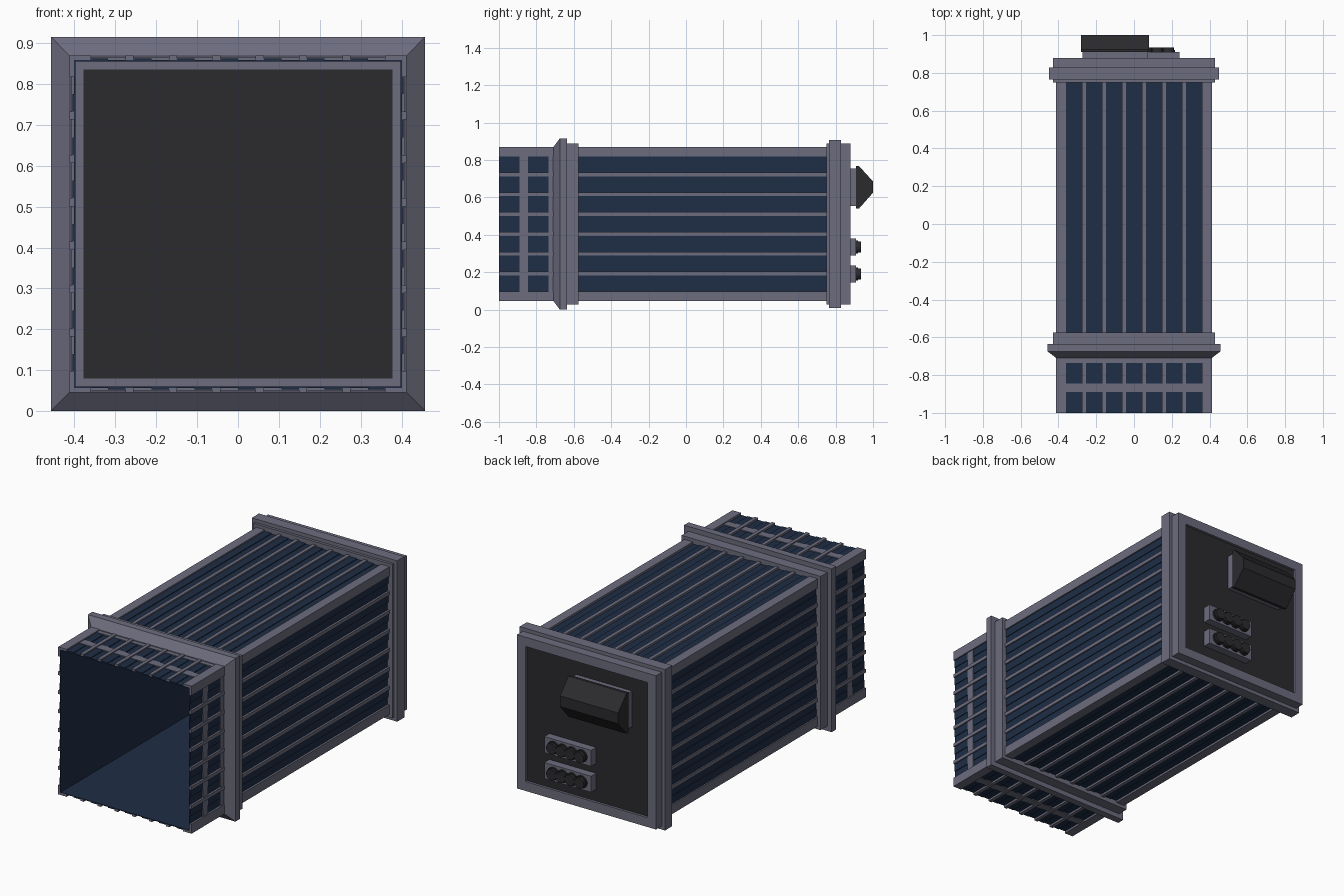
import bpy, bmesh, math
from mathutils import Matrix

if "Cube" in bpy.data.objects:
    bpy.data.objects.remove(bpy.data.objects["Cube"])

ZC = 0.4575          # height of the long axis
OUT, IN = 0.4125, 0.397
PITCH = 0.106


def material(name, rgb):
    m = bpy.data.materials.new(name)
    m.diffuse_color = (*rgb, 1)
    m.use_nodes = True
    m.node_tree.nodes["Principled BSDF"].inputs["Base Color"].default_value = m.diffuse_color
    return m


GREY = material("grey_metal", (0.15, 0.15, 0.21))
BLUE = material("dark_blue", (0.013, 0.027, 0.06))
DARK = material("charcoal", (0.024, 0.024, 0.028))


def finish(name, bm, mat):
    bmesh.ops.recalc_face_normals(bm, faces=bm.faces)
    me = bpy.data.meshes.new(name)
    bm.to_mesh(me)
    bm.free()
    me.materials.append(mat)
    ob = bpy.data.objects.new(name, me)
    bpy.context.collection.objects.link(ob)
    return ob


def add_box(bm, x0, x1, y0, y1, z0, z1):
    m = Matrix.Translation(((x0 + x1) / 2, (y0 + y1) / 2, (z0 + z1) / 2))
    m = m @ Matrix.Diagonal((x1 - x0, y1 - y0, z1 - z0, 1))
    return bmesh.ops.create_cube(bm, size=1, matrix=m)["verts"]


def box(name, mat, *dims):
    bm = bmesh.new()
    add_box(bm, *dims)
    return finish(name, bm, mat)


def square_ring(name, mat, profile):
    """Sweep a closed (y, half width) profile around a square."""
    bm = bmesh.new()
    loops = [[bm.verts.new((sx * h, y, ZC + sz * h)) for y, h in profile]
             for sx, sz in ((-1, -1), (1, -1), (1, 1), (-1, 1))]
    n = len(profile)
    for i in range(4):
        a, b = loops[i], loops[(i + 1) % 4]
        for j in range(n):
            k = (j + 1) % n
            bm.faces.new((a[j], a[k], b[k], b[j]))
    return finish(name, bm, mat)


def four_sides(name, mat, boxes):
    """Repeat boxes laid on the top side around all four sides."""
    bm = bmesh.new()
    for q in range(4):
        turn = Matrix.Translation((0, 0, ZC)) @ Matrix.Rotation(q * math.pi / 2, 4, 'Y')
        for b in boxes:
            bmesh.ops.transform(bm, matrix=turn, verts=add_box(bm, *b))
    return finish(name, bm, mat)


def rect(y0, y1, h0, h1):
    return [(y0, h0), (y1, h0), (y1, h1), (y0, h1)]


# open-ended liner with stepped slats between the ribs
square_ring("liner", BLUE, rect(-1, 0.84, IN, 0.401))
slats = []
for i in range(7):
    c = (i - 3) * PITCH
    for y0, y1 in ((-1, -0.89), (-0.845, -0.735), (-0.58, 0.76)):
        slats.append((c - 0.043, c, y0, y1, 0.4, 0.405))
four_sides("slats", BLUE, slats)

# long ribs and corner posts
four_sides("ribs", GREY, [(c - 0.01, c + 0.01, -1, 0.77, 0.4, OUT)
                          for c in [(i - 2.5) * PITCH for i in range(6)]])
posts = []
for s in (-1, 1):
    posts.append((min(s * 0.36, s * OUT), max(s * 0.36, s * OUT), -1, 0.77, 0.398, OUT))
four_sides("corner_posts", GREY, posts)

# cross bands on the front section
square_ring("front_band", GREY, rect(-0.89, -0.845, 0.399, 0.407))
square_ring("collar_band", GREY, rect(-0.735, -0.68, 0.399, 0.407))

# bevelled front collar and stepped rear frame
square_ring("front_collar", GREY, [(-0.71, 0.4), (-0.71, 0.411), (-0.675, 0.457), (-0.635, 0.457),
                                   (-0.635, 0.43), (-0.575, 0.43), (-0.575, 0.4)])
square_ring("rear_frame", GREY, [(0.75, 0.4), (0.75, 0.43), (0.765, 0.43), (0.765, 0.45), (0.828, 0.45),
                                 (0.828, 0.43), (0.88, 0.43), (0.88, 0.378), (0.84, 0.378), (0.84, 0.4)])
box("rear_panel", DARK, -0.399, 0.399, 0.84, 0.866, ZC - 0.399, ZC + 0.399)

# handle on the rear panel
box("handle_mount", GREY, -0.272, 0.075, 0.86, 0.912, 0.555, 0.755)
bm = bmesh.new()
section = [(0.91, 0.54), (0.925, 0.54), (1.0, 0.625), (1.0, 0.685), (0.925, 0.767), (0.91, 0.767)]
ends = [[bm.verts.new((x, y, z)) for y, z in section] for x in (-0.28, 0.08)]
for e in ends:
    bm.faces.new(e)
for j in range(6):
    k = (j + 1) % 6
    bm.faces.new((ends[0][j], ends[0][k], ends[1][k], ends[1][j]))
finish("handle", bm, DARK)

# two connector blocks with four round sockets each
for label, z in (("upper", 0.335), ("lower", 0.19)):
    box(label + "_connector", GREY, -0.05, 0.24, 0.86, 0.91, z - 0.045, z + 0.045)
    bm = bmesh.new()
    for i in range(4):
        x = 0.095 + (i - 1.5) * 0.058
        for r, y0, y1 in ((0.035, 0.9, 0.92), (0.03, 0.91, 0.935)):
            m = Matrix.Translation((x, (y0 + y1) / 2, z)) @ Matrix.Rotation(math.pi / 2, 4, 'X')
            bmesh.ops.create_cone(bm, cap_ends=True, segments=16, radius1=r, radius2=r,
                                  depth=y1 - y0, matrix=m)
    finish(label + "_sockets", bm, DARK)
